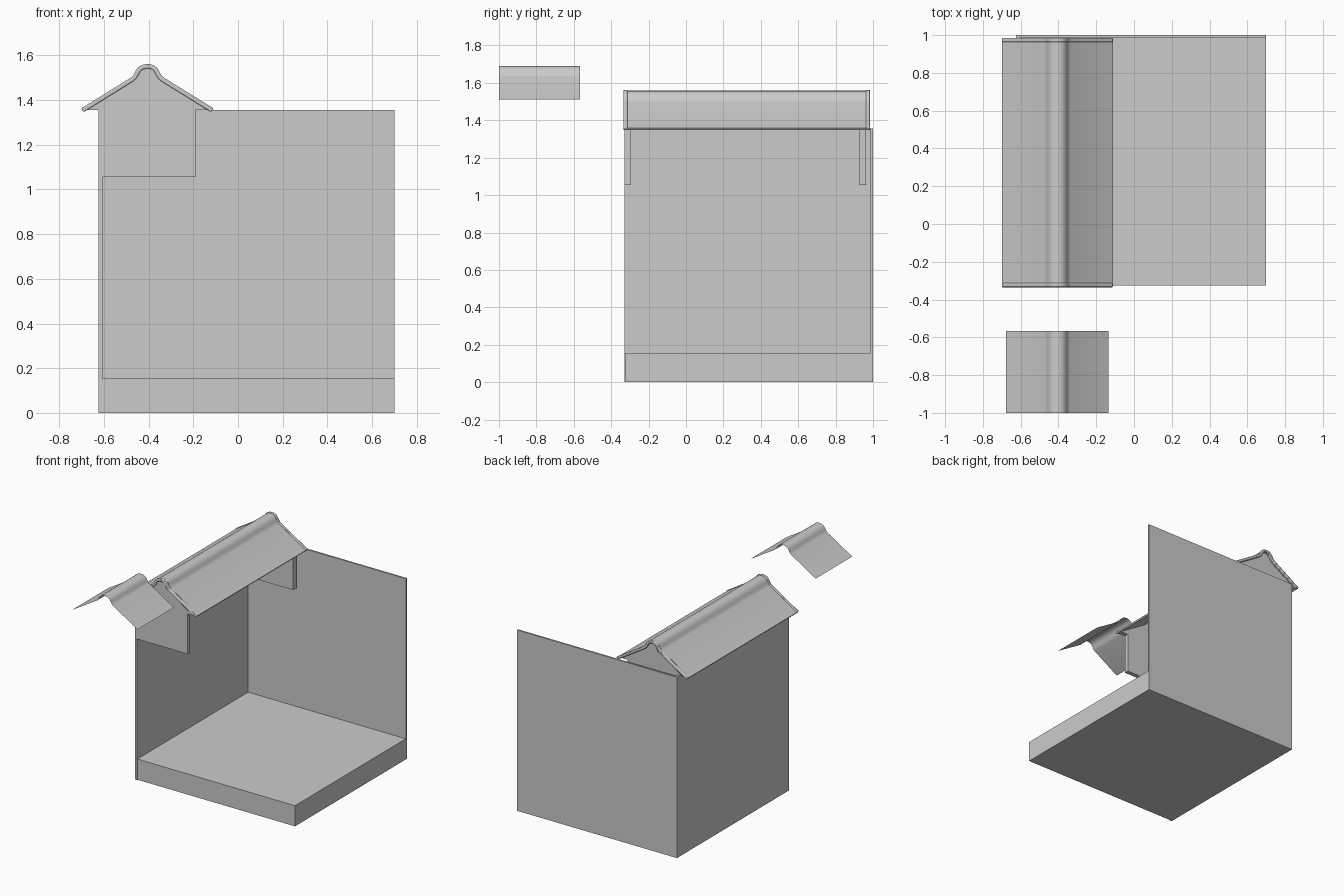
import bpy, bmesh
from mathutils import Vector

if "Cube" in bpy.data.objects:
    bpy.data.objects.remove(bpy.data.objects["Cube"])

CX = -0.406  # ridge line position


def finish(name, bm, smooth=False):
    bmesh.ops.recalc_face_normals(bm, faces=bm.faces)
    me = bpy.data.meshes.new(name)
    bm.to_mesh(me)
    bm.free()
    ob = bpy.data.objects.new(name, me)
    bpy.context.collection.objects.link(ob)
    if smooth:
        bpy.context.view_layer.objects.active = ob
        ob.select_set(True)
        bpy.ops.object.shade_smooth_by_angle(angle=0.6)
        ob.select_set(False)
    return ob


def box(name, x0, x1, y0, y1, z0, z1):
    bm = bmesh.new()
    bmesh.ops.create_cube(bm, size=1)
    for v in bm.verts:
        v.co = ((x0 + x1) / 2 + v.co.x * (x1 - x0),
                (y0 + y1) / 2 + v.co.y * (y1 - y0),
                (z0 + z1) / 2 + v.co.z * (z1 - z0))
    return finish(name, bm)


def strip(name, rings, y0, y1):
    """Extrude a band between two matching profiles along y."""
    a, b = rings
    bm = bmesh.new()
    cols = [[bm.verts.new((p.x, y, p.y)) for p in line]
            for line, y in ((a, y0), (b, y0), (b, y1), (a, y1))]
    for k in range(4):
        c, d = cols[k], cols[(k + 1) % 4]
        for i in range(len(a) - 1):
            bm.faces.new((c[i], c[i + 1], d[i + 1], d[i]))
    for i in (0, -1):
        bm.faces.new([c[i] for c in cols])
    return finish(name, bm, True)


# Ridged roof profile: straight slopes with a rounded ridge cap
half = [(0.296, 1.363), (0.072, 1.502), (0.064, 1.510), (0.058, 1.520), (0.052, 1.532),
        (0.043, 1.545), (0.030, 1.555), (0.015, 1.560)]
outline = [(-x, z) for x, z in half] + [(0, 1.562)] + half[::-1]
outer = [Vector((CX + x, z)) for x, z in outline]


def inset(d):
    out = []
    for i, p in enumerate(outer):
        t = outer[min(i + 1, len(outer) - 1)] - outer[max(i - 1, 0)]
        t.normalize()
        out.append(p + Vector((t.y, -t.x)) * d)
    return out


# Room shell
box("floor_slab", -0.607, 0.70, -0.325, 0.987, 0, 0.155)
box("left_wall", -0.625, -0.607, -0.33, 0.987, 0, 1.355)
box("back_wall", -0.625, 0.70, 0.987, 1.0, 0, 1.355)

# Roof sheet with thicker end trims
strip("roof", (inset(0.004), inset(0.016)), -0.32, 0.97)
for side, y0, y1 in (("front", -0.335, -0.313), ("back", 0.963, 0.985)):
    trim = strip(side + "_roof_trim", (outer, inset(0.020)), y0, y1)
    bev = trim.modifiers.new("round", 'BEVEL')
    bev.width = 0.005
    bev.segments = 2
    bev.angle_limit = 0.9

# Gable boards under each end of the roof
under = [p for p in inset(0.014) if p.y > 1.356]
shape = [Vector((-0.625, 1.055)), Vector((-0.625, 1.355)), Vector((-0.69, 1.355))] + under + \
        [Vector((-0.122, 1.355)), Vector((-0.19, 1.355)), Vector((-0.19, 1.055))]
for side, y0, y1 in (("front", -0.328, -0.295), ("back", 0.925, 0.962)):
    bm = bmesh.new()
    f = bm.faces.new([bm.verts.new((p.x, y0, p.y)) for p in shape])
    ext = bmesh.ops.extrude_face_region(bm, geom=[f], use_keep_orig=True)
    for v in ext["geom"]:
        if isinstance(v, bmesh.types.BMVert):
            v.co.y = y1
    finish(side + "_gable", bm)

# Detached single-layer roof sheet in front
bm = bmesh.new()
rows = [[bm.verts.new((CX + x * 0.92, y, 1.51 + (z - 1.363) * 0.905)) for x, z in outline]
        for y in (-1.0, -0.567)]
for i in range(len(outline) - 1):
    bm.faces.new((rows[0][i], rows[0][i + 1], rows[1][i + 1], rows[1][i]))
finish("loose_roof_sheet", bm, True)
